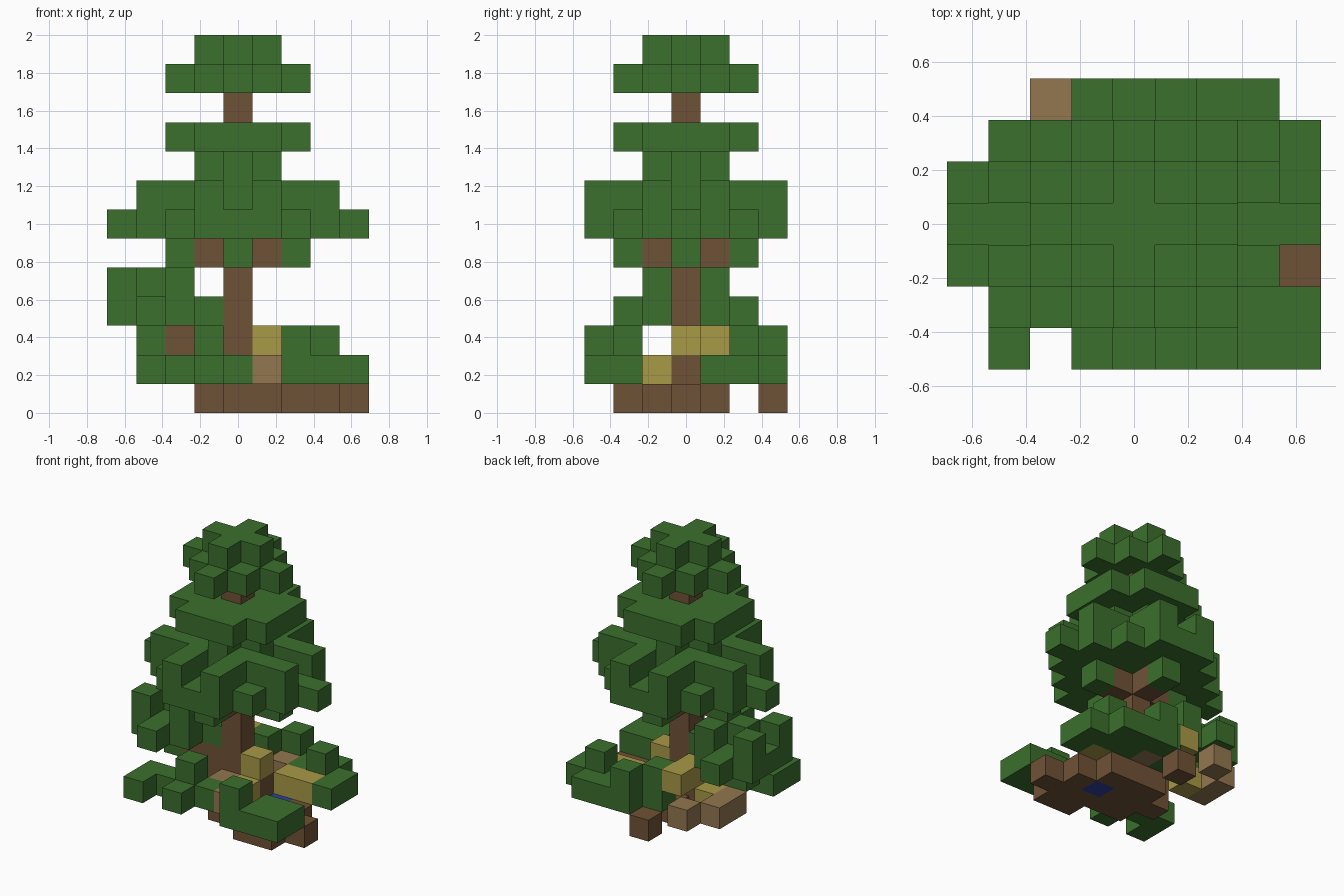
import bpy, bmesh
from mathutils import Vector

if "Cube" in bpy.data.objects:
    bpy.data.objects.remove(bpy.data.objects["Cube"], do_unlink=True)

CELL = 2 / 13  # edge of one block


def material(name, rgb):
    m = bpy.data.materials.new(name)
    m.use_nodes = True
    m.diffuse_color = (*rgb, 1)
    m.node_tree.nodes["Principled BSDF"].inputs["Base Color"].default_value = (*rgb, 1)
    return m


leaf = material("leaf green", (0.044, 0.162, 0.026))
bark = material("bark brown", (0.159, 0.084, 0.037))
tan = material("tan wood", (0.292, 0.184, 0.08))
straw = material("straw yellow", (0.397, 0.319, 0.063))
water = material("water blue", (0.026, 0.053, 0.35))

# Block plans: rows run from back to front, columns from right to left side
ground = """
....B....
.........
....BBB..
...BBBWB.
....BBBBB
......BB.
.........
"""
undergrowth = """
..T..GGG.
.T..GTGGG
.TY...YYG
...BBB...
....TY...
.GGGGT.GG
.G.G..GGG
"""
bushes = """
.....G...
...YG..G.
...Y.....
.GBBBY...
.........
...G.....
......G..
"""
side_branch = """
.........
.G.......
GGG......
GGGGB....
GGG......
.G.......
.........
"""
side_branch_top = """
.........
.........
G.G......
.G..B....
G.G......
.........
.........
"""
parts = {"G": "bushes", "B": "trunk_and_roots", "T": "tan_blocks",
         "Y": "straw_blocks", "W": "water_block", "C": "crown"}
mats = dict(zip("GBTYWC", (leaf, bark, tan, straw, water, leaf)))
blocks = {}
for z, plan in enumerate((ground, undergrowth, bushes, side_branch, side_branch_top)):
    for row, line in enumerate(plan.split()):
        for col, key in enumerate(line):
            if key != ".":
                blocks[col - 4, 3 - row, z] = key


# Crown: symmetric rules on the larger and smaller distance from the trunk
def layer(z, rule, key="C"):
    for x in range(-4, 5):
        for y in range(-4, 5):
            a, b = max(abs(x), abs(y)), min(abs(x), abs(y))
            if rule(a, b):
                blocks[x, y, z] = key


layer(5, lambda a, b: b == 0 and a == 2)
layer(5, lambda a, b: a + b <= 1, "B")
layer(6, lambda a, b: a <= 2 or (a == 3 and b <= 1))
layer(7, lambda a, b: a <= 1 or (b == 1 and a <= 3))
layer(8, lambda a, b: a + b <= 1)
layer(9, lambda a, b: a <= 2 and a + b < 4)
layer(10, lambda a, b: a == 0, "B")
layer(11, lambda a, b: a + b <= 2)
layer(12, lambda a, b: a + b <= 1)
for side in (-4, 4):
    blocks[side, 0, 6] = "C"


# Outer skin of the blocks of one kind
def build(key):
    bm = bmesh.new()
    for cell, kind in blocks.items():
        if kind != key:
            continue
        centre = Vector((cell[0], cell[1], cell[2] + 0.5))
        for axis in range(3):
            for sign in (-1, 1):
                n = Vector((0, 0, 0))
                n[axis] = sign
                if tuple(int(c + d) for c, d in zip(cell, n)) in blocks:
                    continue
                u = Vector((0, 0, 0))
                u[(axis + 1) % 3] = 1
                v = n.cross(u)
                mid = centre + n / 2
                corners = [mid + (i * u + j * v) / 2
                           for i, j in ((-1, -1), (1, -1), (1, 1), (-1, 1))]
                bm.faces.new([bm.verts.new(c * CELL) for c in corners])
    bmesh.ops.remove_doubles(bm, verts=bm.verts, dist=0.001)
    mesh = bpy.data.meshes.new(parts[key])
    bm.to_mesh(mesh)
    bm.free()
    mesh.materials.append(mats[key])
    bpy.context.collection.objects.link(bpy.data.objects.new(parts[key], mesh))


for key in parts:
    build(key)
